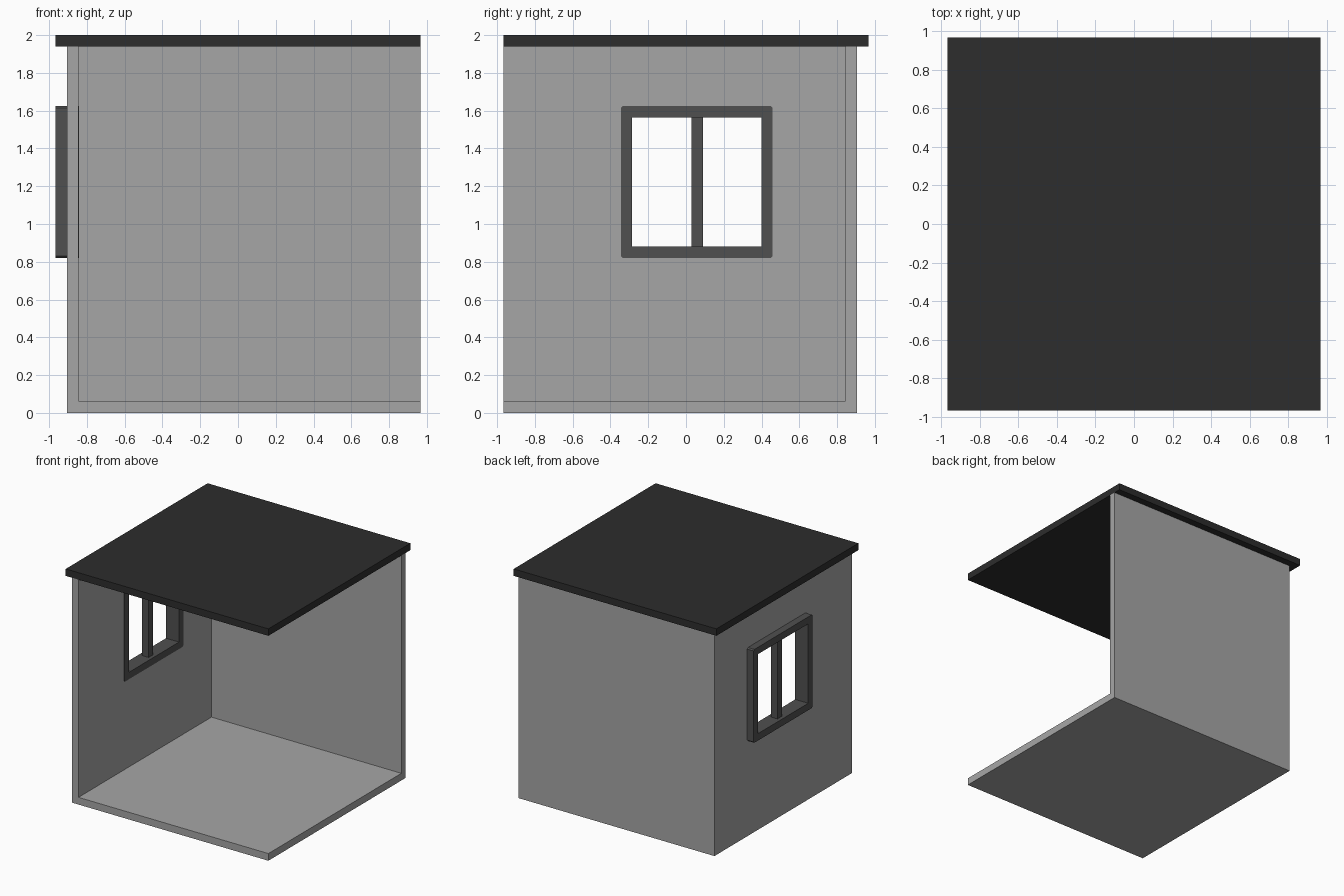
import bpy
import bmesh

cube = bpy.data.objects.get("Cube")
if cube:
    bpy.data.objects.remove(cube, do_unlink=True)


def material(name, value):
    mat = bpy.data.materials.new(name)
    mat.use_nodes = True
    colour = (value, value, value, 1)
    mat.diffuse_color = colour
    bsdf = mat.node_tree.nodes["Principled BSDF"]
    bsdf.inputs["Base Color"].default_value = colour
    bsdf.inputs["Roughness"].default_value = 0.9
    return mat


def box(name, x, y, z, mat=None, chamfer=0):
    """Box from (min, max) pairs; chamfer cuts the edges that run along x."""
    bm = bmesh.new()
    bmesh.ops.create_cube(bm, size=1)
    for v in bm.verts:
        v.co = [lo + (c + 0.5) * (hi - lo) for c, (lo, hi) in zip(v.co, (x, y, z))]
    if chamfer:
        edges = [e for e in bm.edges
                 if abs(e.verts[0].co.x - e.verts[1].co.x) > 1e-4]
        bmesh.ops.bevel(bm, geom=edges, offset=chamfer, segments=1, affect='EDGES')
    mesh = bpy.data.meshes.new(name)
    bm.to_mesh(mesh)
    bm.free()
    obj = bpy.data.objects.new(name, mesh)
    bpy.context.collection.objects.link(obj)
    if mat:
        mesh.materials.append(mat)
    return obj


def cut(obj, *ranges):
    """Subtract a box from obj and discard the cutter."""
    cutter = box("cutter", *ranges)
    cutter.hide_render = True
    mod = obj.modifiers.new("cut", 'BOOLEAN')
    mod.operation = 'DIFFERENCE'
    mod.solver = 'EXACT'
    mod.object = cutter
    bpy.context.view_layer.objects.active = obj
    bpy.ops.object.modifier_apply(modifier=mod.name)
    bpy.data.objects.remove(cutter, do_unlink=True)


wall_grey = material("wall grey", 0.381)
frame_grey = material("frame dark grey", 0.080)
roof_black = material("roof charcoal", 0.026)

# Floor and two walls in one shell, open at the front and on the +x side
shell = box("room_shell", (-0.905, 0.967), (-0.967, 0.905), (0, 1.94), wall_grey)
cut(shell, (-0.845, 2), (-2, 0.845), (0.062, 3))

# Window hole, a little smaller than the frame that covers it
cut(shell, (-1.5, -0.5), (-0.332, 0.447), (0.832, 1.613))

# Window frame with clipped corners, and its central bar
frame = box("window_frame", (-0.967, -0.843), (-0.344, 0.459), (0.82, 1.625),
            frame_grey, chamfer=0.01)
cut(frame, (-1.5, -0.5), (-0.285, 0.40), (0.88, 1.565))
box("window_mullion", (-0.936, -0.874), (0.03, 0.09), (0.88, 1.565), frame_grey)

# Flat roof slab overhanging the walls
box("roof", (-0.967, 0.967), (-0.967, 0.967), (1.94, 2.0), roof_black)
